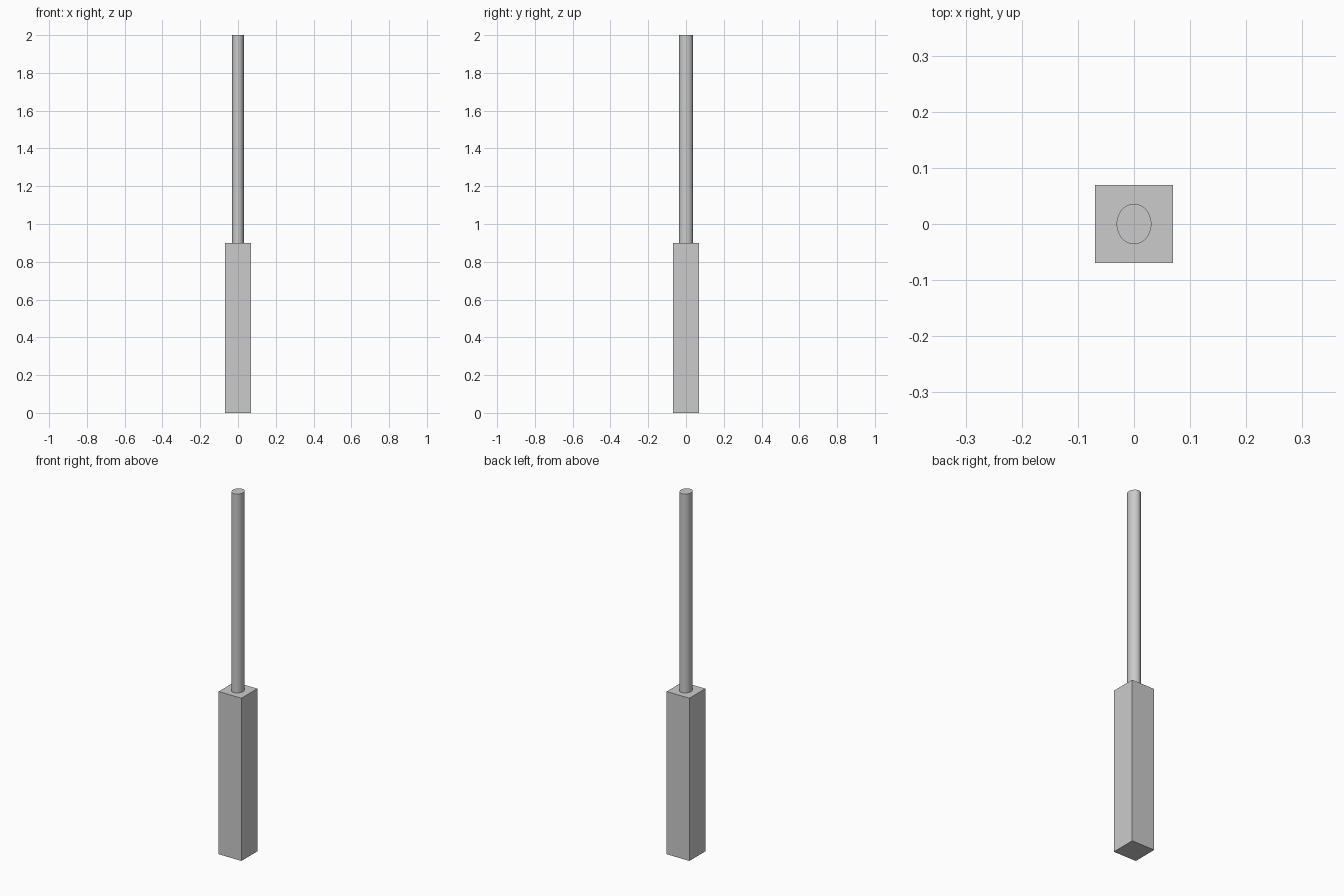
import bpy

if "Cube" in bpy.data.objects:
    bpy.data.objects.remove(bpy.data.objects["Cube"])

BASE_H, TOTAL_H = 0.90, 2.0
HALF = 0.0695
RX, RY = 0.031, 0.036

# Square lower block
bpy.ops.mesh.primitive_cube_add(size=1, location=(0, 0, BASE_H / 2))
base = bpy.context.object
base.name = "square_base"
base.scale = (2 * HALF, 2 * HALF, BASE_H)
bpy.ops.object.transform_apply(location=False, rotation=False, scale=True)

# Slim oval rod standing on the block
rod_h = TOTAL_H - BASE_H
bpy.ops.mesh.primitive_cylinder_add(vertices=64, radius=1, depth=rod_h,
                                    location=(0, 0, BASE_H + rod_h / 2))
rod = bpy.context.object
rod.name = "oval_rod"
rod.scale = (RX, RY, 1)
bpy.ops.object.transform_apply(location=False, rotation=False, scale=True)
bpy.ops.object.shade_smooth_by_angle()
